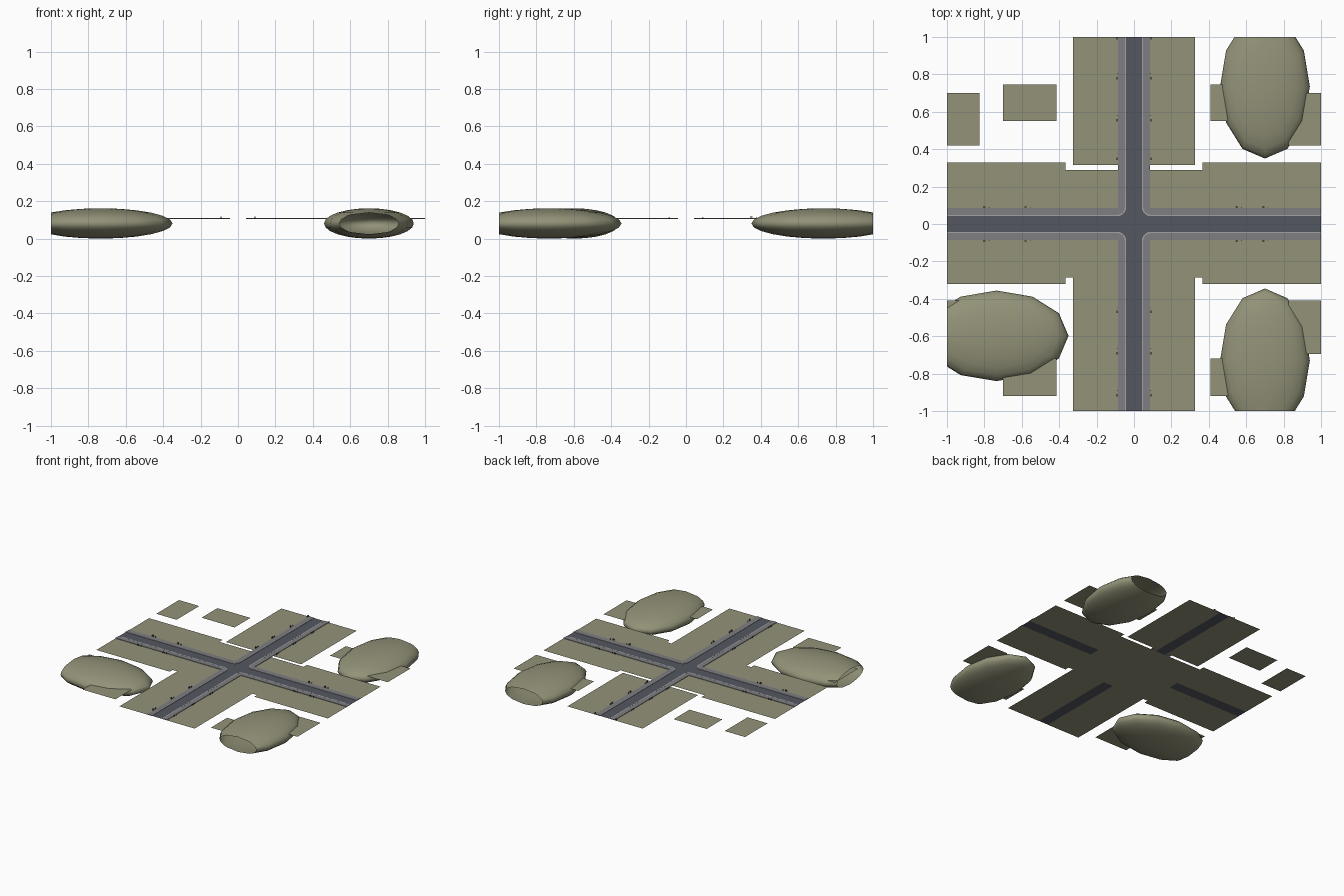
import bpy, bmesh, math
from mathutils import Matrix

if "Cube" in bpy.data.objects:
    bpy.data.objects.remove(bpy.data.objects["Cube"])

GROUND_Z, ROAD_Z, WALK_Z = 0.105, 0.106, 0.109


def material(name, rgb):
    m = bpy.data.materials.new(name)
    m.diffuse_color = (*rgb, 1)
    m.use_nodes = True
    m.node_tree.nodes["Principled BSDF"].inputs["Base Color"].default_value = m.diffuse_color
    return m


GRASS = material("grass", (0.29, 0.29, 0.19))
ASPHALT = material("asphalt", (0.09, 0.095, 0.12))
PAVING = material("paving", (0.21, 0.21, 0.225))
STONE = material("kerb_stone", (0.36, 0.36, 0.37))
DARK = material("dark_furniture", (0.05, 0.05, 0.05))


def finish(name, bm, mat):
    me = bpy.data.meshes.new(name)
    bm.to_mesh(me)
    bm.free()
    me.materials.append(mat)
    ob = bpy.data.objects.new(name, me)
    bpy.context.collection.objects.link(ob)
    return ob


def sheets(name, rects, z, mat):
    # flat upward-facing rectangles (x0, x1, y0, y1)
    bm = bmesh.new()
    for x0, x1, y0, y1 in rects:
        bm.faces.new([bm.verts.new((x, y, z)) for x, y in
                      ((x0, y0), (x1, y0), (x1, y1), (x0, y1))])
    return finish(name, bm, mat)


def add_box(bm, centre, size):
    bmesh.ops.create_cube(bm, size=1, matrix=Matrix.Translation(centre) @ Matrix.Diagonal((*size, 1)))


# Ground: centre tile and the arms, each split along its road
W = 0.043
sheets("centre_ground", [(-0.365, 0.365, -0.285, 0.29)], GROUND_Z, GRASS)
sheets("arm_ground", [
    (-1, -0.365, W, 0.33), (-1, -0.365, -0.32, -W),
    (0.365, 1, W, 0.33), (0.365, 1, -0.32, -W),
    (-0.325, -W, 0.315, 1), (W, 0.325, 0.315, 1),
    (-0.325, -W, -1, -0.285), (W, 0.325, -1, -0.285)], GROUND_Z, GRASS)

# Separate corner lawns
sheets("corner_lawns", [r for s in (0, 1) for r in (
    ((-1, -0.825, 0.42, 0.70), (0.825, 1, 0.42, 0.70),
     (-0.70, -0.415, 0.55, 0.745), (0.41, 0.70, 0.55, 0.745)) if s else
    ((-1, -0.825, -0.695, -0.41), (0.825, 1, -0.695, -0.41),
     (-0.70, -0.415, -0.92, -0.72), (0.41, 0.70, -0.92, -0.72)))], GROUND_Z, GRASS)

# Crossing roads
C = 0.075
sheets("road", [(-C, C, -C, C), (-1, -C, -W, W), (C, 1, -W, W),
                (-W, W, -1, -C), (-W, W, C, 1)], ROAD_Z, ASPHALT)


def corner_path(d):
    # L-shaped line at distance d from both road axes, with a rounded corner
    r = 0.09 - d
    arc = [(0.09 - r * math.sin(a), 0.09 - r * math.cos(a))
           for a in (i * math.pi / 12 for i in range(7))]
    return [(1, d)] + arc + [(d, 1)]


def corner_strips(name, d0, d1, top, mat):
    # raised strip between two corner paths, repeated in all four quadrants
    bm = bmesh.new()
    for sx in (-1, 1):
        for sy in (-1, 1):
            rows = []
            for d, z in ((d0, GROUND_Z + 0.0003), (d0, top), (d1, top), (d1, GROUND_Z + 0.0003)):
                rows.append([bm.verts.new((sx * x, sy * y, z)) for x, y in corner_path(d)])
            for k in range(4):
                a, b = rows[k], rows[(k + 1) % 4]
                for i in range(len(a) - 1):
                    bm.faces.new((a[i], a[i + 1], b[i + 1], b[i]))
            for i in (0, -1):
                bm.faces.new([r[i] for r in rows])
    bmesh.ops.recalc_face_normals(bm, faces=bm.faces)
    return finish(name, bm, mat)


corner_strips("kerbs", 0.042, 0.049, WALK_Z + 0.0003, STONE)
corner_strips("sidewalks", 0.049, 0.085, WALK_Z, PAVING)

# Tiny benches and bins along the sidewalks
bm = bmesh.new()


def street_set(along, side, vertical):
    def box(a, s, z, la, ls, lz):
        c = (s, a, z) if vertical else (a, s, z)
        size = (ls, la, lz) if vertical else (la, ls, lz)
        add_box(bm, c, size)
    sg = 1 if side > 0 else -1
    box(along, side, 0.1125, 0.013, 0.006, 0.0015)
    box(along, side + sg * 0.003, 0.1155, 0.013, 0.0015, 0.005)
    for e in (-0.005, 0.005):
        box(along + e, side, 0.1085, 0.0015, 0.006, 0.007)
    box(along + 0.025, side, 0.110, 0.004, 0.004, 0.010)


for side in (-0.09, 0.09):
    for y in (0.78, 0.555, 0.35, -0.47, -0.69, -0.915):
        street_set(y, side, True)
    for x in (-0.80, -0.58, 0.55, 0.69):
        street_set(x, side, False)
    add_box(bm, (side, 0.993, 0.112), (0.006, 0.013, 0.01))
finish("benches_and_bins", bm, DARK)


# Hollow rounded mounds cut open at the edge of the plot
def mound(name, x, y, rx, ry, cut):
    bm = bmesh.new()
    bmesh.ops.create_uvsphere(bm, u_segments=12, v_segments=12, radius=1)
    bm.transform(Matrix.Translation((x, y, 0.081)) @ Matrix.Diagonal((rx, ry, 0.081, 1)))
    bmesh.ops.bisect_plane(bm, geom=bm.verts[:] + bm.edges[:] + bm.faces[:],
                           plane_co=cut, plane_no=cut, clear_outer=True)
    for f in bm.faces:
        f.smooth = True
    finish(name, bm, GRASS)


mound("mound_back_right", 0.70, 0.735, 0.24, 0.385, (0, 1, 0))
mound("mound_front_right", 0.70, -0.73, 0.24, 0.385, (0, -1, 0))
mound("mound_front_left", -0.735, -0.598, 0.385, 0.242, (-1, 0, 0))
